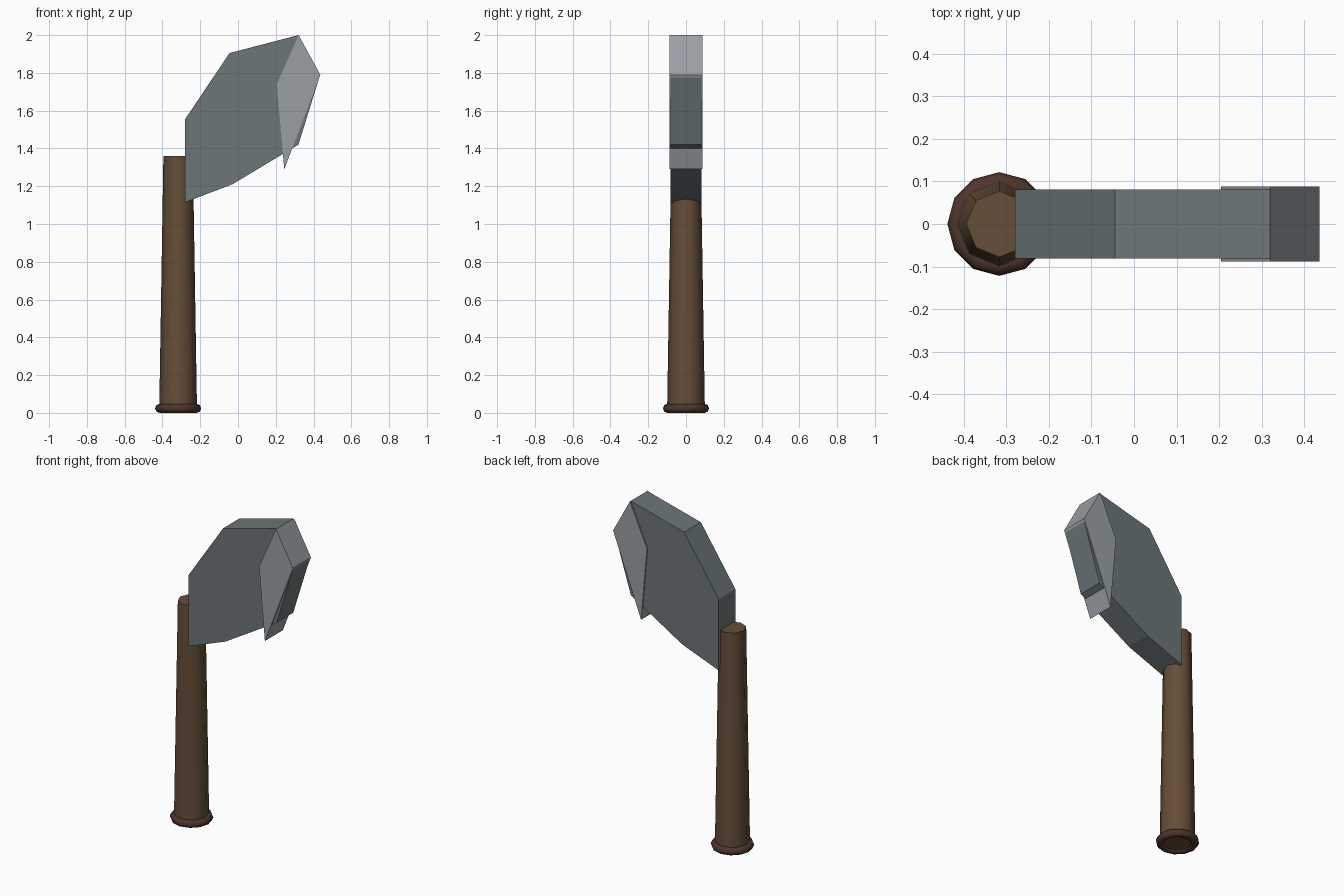
import bpy, bmesh, math

if "Cube" in bpy.data.objects:
    bpy.data.objects.remove(bpy.data.objects["Cube"])


def material(name, rgb):
    m = bpy.data.materials.new(name)
    m.diffuse_color = (*rgb, 1)
    m.use_nodes = True
    m.node_tree.nodes["Principled BSDF"].inputs["Base Color"].default_value = m.diffuse_color
    return m


def prism(name, profile, half, mat):
    """Extrude an x-z profile symmetrically along y."""
    bm = bmesh.new()
    face = bm.faces.new([bm.verts.new((x, -half, z)) for x, z in profile])
    ext = bmesh.ops.extrude_face_region(bm, geom=[face], use_keep_orig=True)
    for v in ext["geom"]:
        if isinstance(v, bmesh.types.BMVert):
            v.co.y = half
    bmesh.ops.recalc_face_normals(bm, faces=bm.faces)
    me = bpy.data.meshes.new(name)
    bm.to_mesh(me)
    bm.free()
    ob = bpy.data.objects.new(name, me)
    bpy.context.collection.objects.link(ob)
    me.materials.append(mat)
    return ob


def finish(name, mat):
    ob = bpy.context.object
    ob.name = name
    ob.data.materials.append(mat)
    bpy.ops.object.shade_smooth_by_angle(angle=math.radians(61))
    return ob


wood = material("wood", (0.13, 0.075, 0.04))
dark_wood = material("dark_wood", (0.075, 0.035, 0.025))
iron = material("iron", (0.15, 0.18, 0.19))
steel = material("steel", (0.32, 0.35, 0.37))
HANDLE_X = -0.317

# Tapered eight-sided handle
z0, z1 = 0.015, 1.36
bpy.ops.mesh.primitive_cone_add(vertices=8, radius1=0.1, radius2=0.078, depth=z1 - z0,
                                location=(HANDLE_X, 0, (z0 + z1) / 2))
finish("handle", wood)

# Pommel ring around the foot of the handle
bpy.ops.mesh.primitive_torus_add(major_segments=12, minor_segments=8, major_radius=0.098,
                                 minor_radius=0.024, location=(HANDLE_X, 0, 0.024))
finish("pommel_ring", dark_wood)

# Chunky axe head
prism("axe_head", [(-0.28, 1.115), (-0.03, 1.21), (0.32, 1.42), (0.435, 1.79),
                   (0.32, 2.0), (-0.045, 1.905), (-0.28, 1.555)], 0.081, iron)

# Lighter cutting edge, slightly thicker than the head
prism("cutting_edge", [(0.245, 1.29), (0.436, 1.79), (0.321, 2.0), (0.205, 1.74)],
      0.088, steel)
